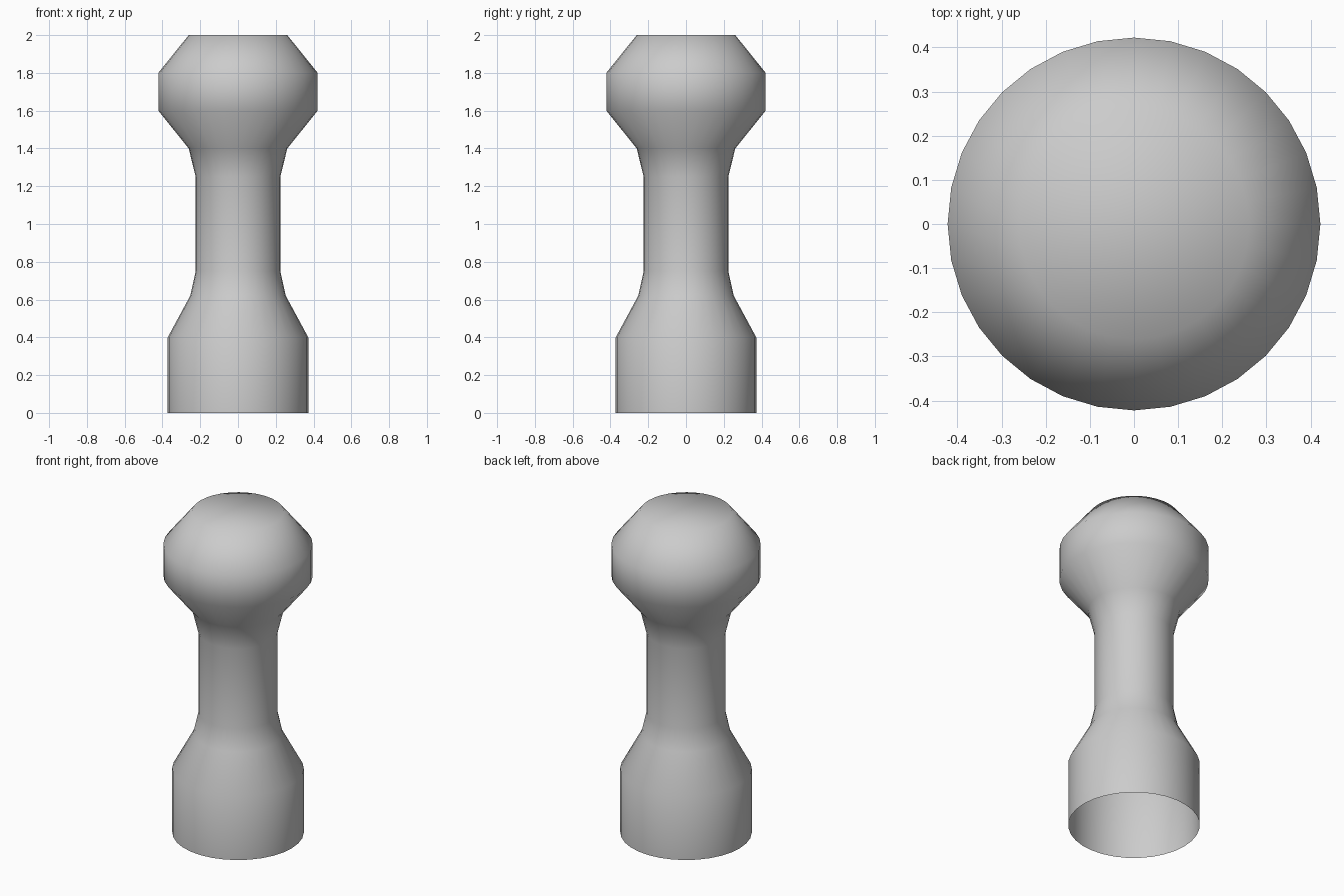
import bpy, bmesh
from math import cos, sin, tau

if "Cube" in bpy.data.objects:
    bpy.data.objects.remove(bpy.data.objects["Cube"])

SIDES = 32
# Radius and height, from the open foot up to the closed head
PROFILE = [(0.372, 0), (0.372, 0.4), (0.253, 0.62), (0.224, 0.75), (0.224, 1.25),
           (0.261, 1.4), (0.422, 1.6), (0.422, 1.8), (0.261, 2.0)]

bm = bmesh.new()
rings = [[bm.verts.new((r * cos(tau * i / SIDES), r * sin(tau * i / SIDES), z))
          for i in range(SIDES)] for r, z in PROFILE]

# Turned wall, left open underneath
for low, high in zip(rings, rings[1:]):
    for i in range(SIDES):
        j = (i + 1) % SIDES
        bm.faces.new((low[i], low[j], high[j], high[i]))

# Flat top cap
bm.faces.new(rings[-1])

# Smooth shading everywhere
for face in bm.faces:
    face.smooth = True

mesh = bpy.data.meshes.new("turned_peg")
bm.to_mesh(mesh)
bm.free()
peg = bpy.data.objects.new("turned_peg", mesh)
bpy.context.collection.objects.link(peg)
